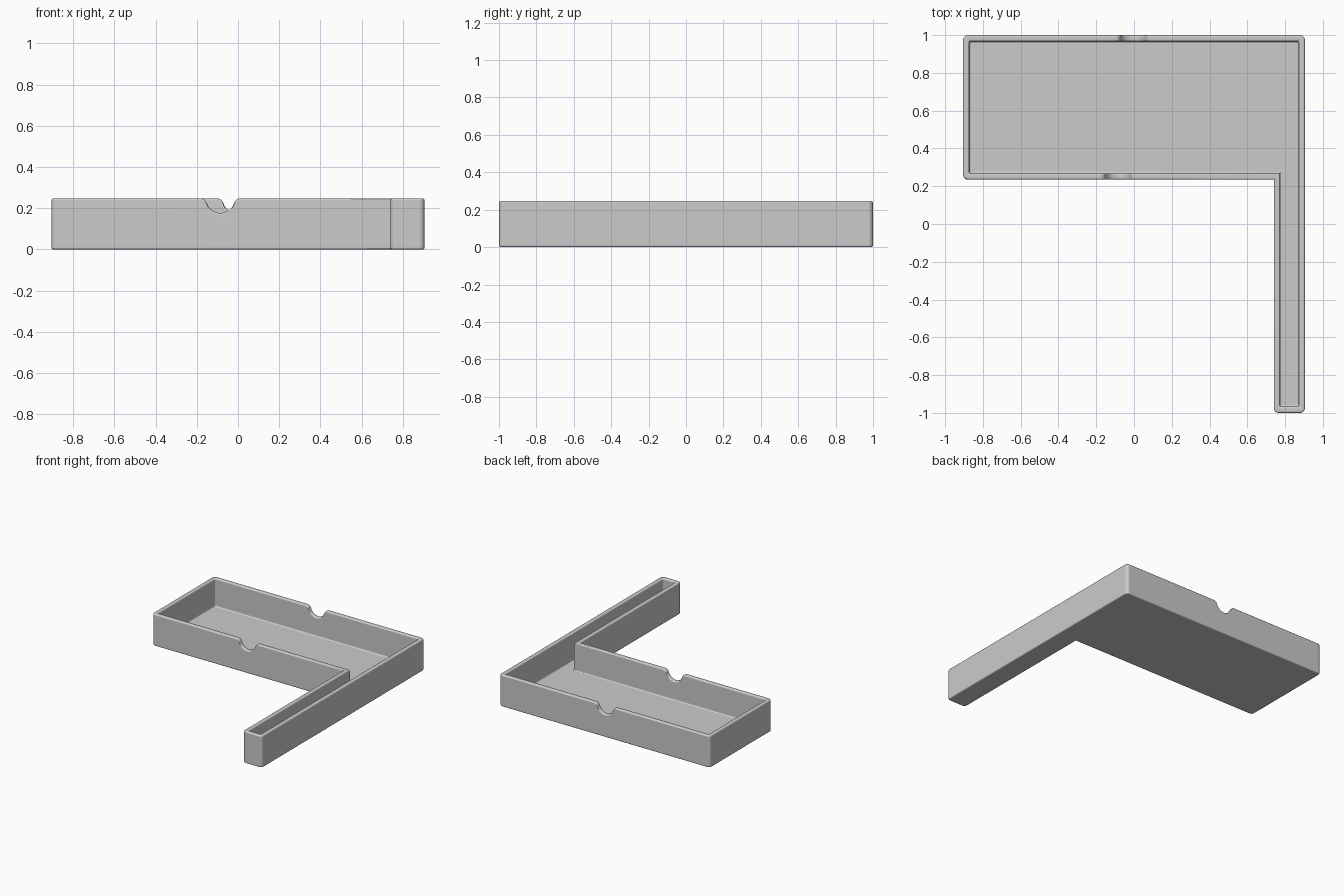
import bpy, bmesh
from math import sin, cos, asin, atan2, pi

cube = bpy.data.objects.get("Cube")
if cube:
    bpy.data.objects.remove(cube)

HALF_X, FRONT_Y, ARM_X = 0.905, 0.235, 0.74
HEIGHT, FLOOR, WALL = 0.247, 0.03, 0.033
EDGE, CORNER, STEPS = 0.01, 0.025, 4


def corner(x, y, dx, dy, inset):
    """Rounded corner; dx, dy point into the tray."""
    r = max(CORNER - inset, EDGE)
    cx, cy = x + dx * (inset + r), y + dy * (inset + r)
    start = atan2(-dy, -dx) - pi / 4
    return [(cx + r * cos(start + pi / 2 * i / STEPS),
             cy + r * sin(start + pi / 2 * i / STEPS), 0)
            for i in range(STEPS + 1)]


def notch(cx, y, direction, half=0.095, depth=0.07, bowl=0.07):
    """Finger notch: a round bowl blended into the rim, as (x, y, drop)."""
    total = (half ** 2 + depth ** 2) / (2 * depth)
    lip = total - bowl
    sweep = asin(half / total)
    angles = [sweep * i / 8 for i in range(9)]
    side = [(bowl * sin(a), depth - bowl * (1 - cos(a))) for a in angles]
    side += [(half - lip * sin(a), lip * (1 - cos(a))) for a in angles[-2::-1]]
    full = [(-x, d) for x, d in side[:0:-1]] + side
    return [(cx + direction * x, y, d) for x, d in full]


def outline(i):
    """L-shaped outline moved inward by i."""
    return (corner(-HALF_X, FRONT_Y, 1, 1, i)
            + notch(-0.085, FRONT_Y + i, 1)
            + [(ARM_X + i, FRONT_Y + i, 0)]
            + corner(ARM_X, -1, 1, 1, i)
            + corner(HALF_X, -1, -1, 1, i)
            + corner(HALF_X, 1, -1, -1, i)
            + notch(-0.005, 1 - i, -1)
            + corner(-HALF_X, 1, 1, -1, i))


def fillet(inset, z, start, end):
    """Quarter-round part of the wall section."""
    return [(inset + EDGE * cos(a), z + EDGE * sin(a))
            for a in (start + (end - start) * k / STEPS for k in range(STEPS + 1))]


# Wall section, from the underside over the rim to the floor
section = (fillet(EDGE, EDGE, 1.5 * pi, pi)
           + fillet(EDGE, HEIGHT - EDGE, pi, pi / 2)
           + fillet(WALL - EDGE, HEIGHT - EDGE, pi / 2, 0)
           + fillet(WALL + EDGE, FLOOR + EDGE, pi, 1.5 * pi))

# Loft the section round the outline
bm = bmesh.new()
rings = []
for inset, z in section:
    rings.append([bm.verts.new((x, y, z - (drop if z > HEIGHT / 2 else 0)))
                  for x, y, drop in outline(inset)])
for low, high in zip(rings, rings[1:]):
    for k in range(len(low)):
        n = (k + 1) % len(low)
        bm.faces.new((low[k], low[n], high[n], high[k]))
bm.faces.new(rings[0][::-1])
bm.faces.new(rings[-1])
bmesh.ops.recalc_face_normals(bm, faces=bm.faces)

mesh = bpy.data.meshes.new("tray")
bm.to_mesh(mesh)
bm.free()
tray = bpy.data.objects.new("tray", mesh)
bpy.context.collection.objects.link(tray)

# Plain grey
grey = bpy.data.materials.new("grey")
grey.use_nodes = True
color = (0.6, 0.6, 0.6, 1)
grey.diffuse_color = color
grey.node_tree.nodes["Principled BSDF"].inputs["Base Color"].default_value = color
mesh.materials.append(grey)

# Smooth rounds, flat walls
bpy.context.view_layer.objects.active = tray
tray.select_set(True)
bpy.ops.object.shade_smooth_by_angle(angle=pi / 6)
weighted = tray.modifiers.new("flat walls", 'WEIGHTED_NORMAL')
weighted.keep_sharp = True
